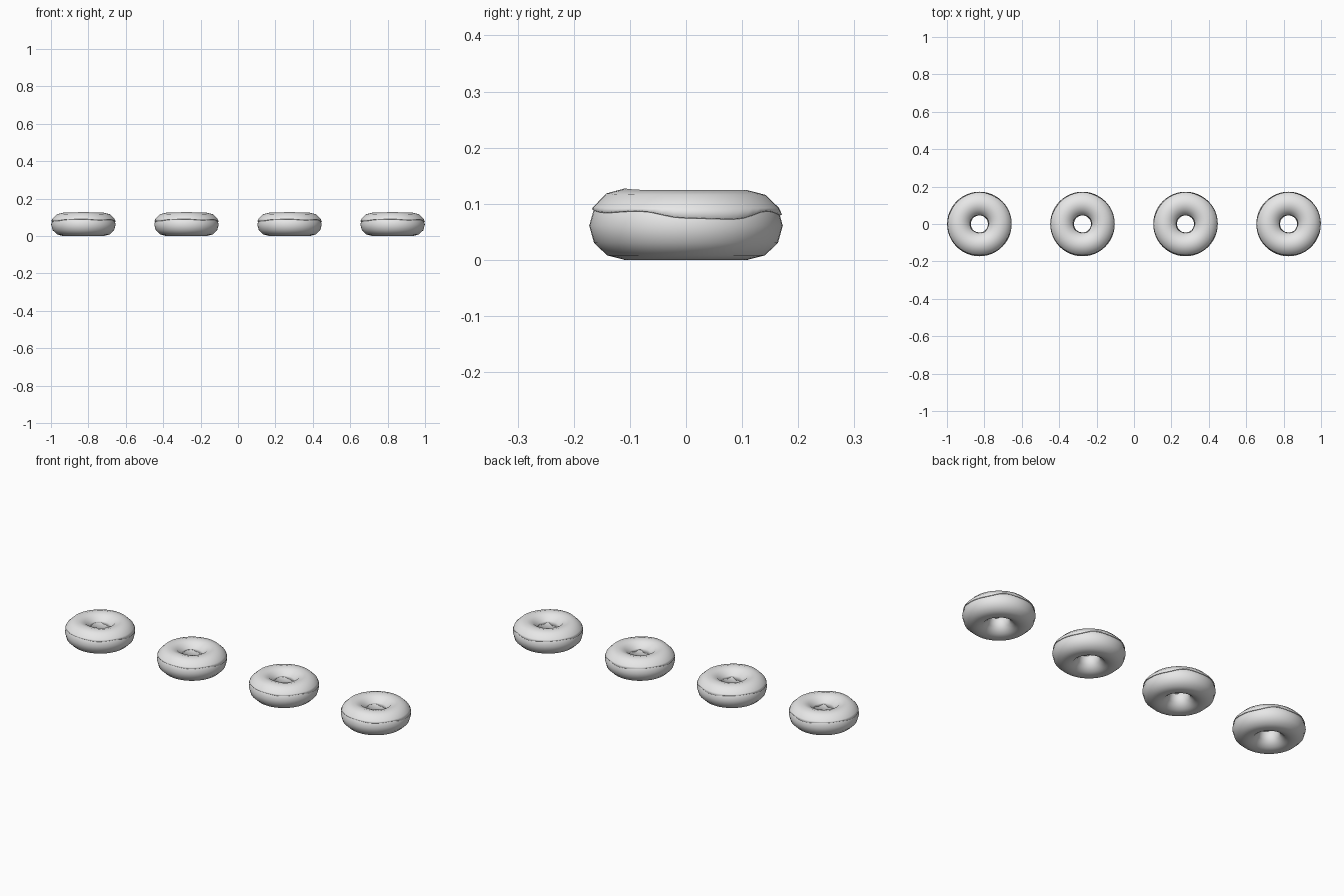
import bpy, bmesh, math

cube = bpy.data.objects.get("Cube")
if cube:
    bpy.data.objects.remove(cube, do_unlink=True)

RING, TUBE, SQUASH, SEGS = 0.109, 0.0635, 0.96, 48
MID = TUBE * SQUASH
CENTRES = [-0.8265, -0.2755, 0.2755, 0.8265]
# Height of the icing edge, every 30 degrees around the ring from +x
EDGE = [0.075, 0.073, 0.087, 0.080, 0.086, 0.087,
        0.078, 0.080, 0.087, 0.088, 0.084, 0.087]

grey = bpy.data.materials.new("plain grey")
grey.use_nodes = True
grey.diffuse_color = (0.8, 0.8, 0.8, 1)
grey.node_tree.nodes["Principled BSDF"].inputs["Base Color"].default_value = (0.8, 0.8, 0.8, 1)


def edge_height(theta):
    """Smoothly blended icing edge height at an angle."""
    t = (theta / math.tau * len(EDGE)) % len(EDGE)
    i = int(t)
    f = (1 - math.cos((t - i) * math.pi)) / 2
    return EDGE[i] * (1 - f) + EDGE[(i + 1) % len(EDGE)] * f


def icing_mesh():
    """Open shell over the top half of the ring, with wavy edges."""
    bm = bmesh.new()
    rows = []
    for s in range(SEGS):
        theta = math.tau * s / SEGS
        outer = math.asin((edge_height(theta) - MID) / MID)
        inner = math.pi - math.asin((edge_height(theta + 2) - MID) / MID)
        angles = [outer] + [math.radians(a) for a in range(30, 151, 30)] + [inner]
        # Slight swelling towards the front
        swell = 0.0025 + 0.003 * max(0, -math.sin(theta)) ** 6
        row = []
        for a in angles:
            r = RING + (TUBE + 0.002) * math.cos(a)
            z = MID + (MID + swell) * math.sin(a)
            row.append(bm.verts.new((r * math.cos(theta), r * math.sin(theta), z)))
        rows.append(row)
    for s in range(SEGS):
        a, b = rows[s], rows[(s + 1) % SEGS]
        for i in range(len(a) - 1):
            bm.faces.new((a[i], b[i], b[i + 1], a[i + 1]))
    bmesh.ops.recalc_face_normals(bm, faces=bm.faces)
    if sum(f.normal.z for f in bm.faces) < 0:
        bmesh.ops.reverse_faces(bm, faces=bm.faces)
    mesh = bpy.data.meshes.new("icing")
    bm.to_mesh(mesh)
    bm.free()
    mesh.materials.append(grey)
    return mesh


# Dough ring, shared by all four
bpy.ops.mesh.primitive_torus_add(major_radius=RING, minor_radius=TUBE,
                                 major_segments=SEGS, minor_segments=12)
dough = bpy.context.object
dough.name = "dough_1"
dough.scale.z = SQUASH
bpy.ops.object.transform_apply(location=False, rotation=False, scale=True)
dough.data.materials.append(grey)
bpy.ops.object.shade_smooth()

icing = icing_mesh()
for n, x in enumerate(CENTRES, 1):
    # Dough
    ring = dough
    if n > 1:
        ring = bpy.data.objects.new(f"dough_{n}", dough.data)
        bpy.context.collection.objects.link(ring)
    ring.location = (x, 0, MID)
    # Icing
    top = bpy.data.objects.new(f"icing_{n}", icing)
    bpy.context.collection.objects.link(top)
    top.location = (x, 0, 0)
    shell = top.modifiers.new("thickness", "SOLIDIFY")
    shell.thickness = 0.004
    shell.offset = -1
    bpy.ops.object.select_all(action="DESELECT")
    top.select_set(True)
    bpy.context.view_layer.objects.active = top
    if n == 1:
        bpy.ops.object.shade_smooth()
